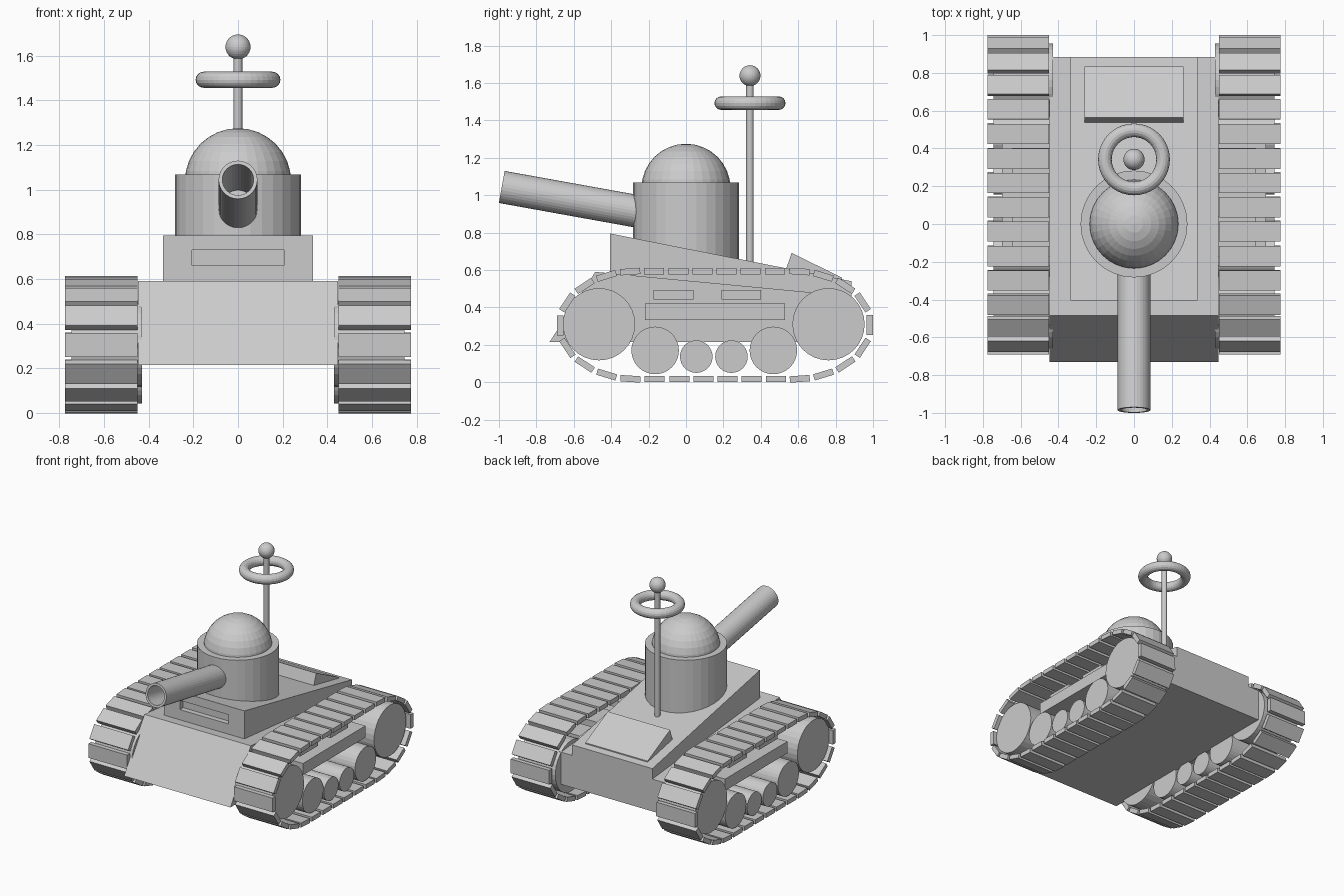
import bpy, bmesh, math
from mathutils import Vector, Matrix

if "Cube" in bpy.data.objects:
    bpy.data.objects.remove(bpy.data.objects["Cube"])

grey = bpy.data.materials.new("plain grey")
grey.diffuse_color = (0.6, 0.6, 0.6, 1)
grey.use_nodes = True
grey.node_tree.nodes["Principled BSDF"].inputs["Base Color"].default_value = grey.diffuse_color


def make(name, bm):
    bmesh.ops.recalc_face_normals(bm, faces=bm.faces)
    me = bpy.data.meshes.new(name)
    bm.to_mesh(me)
    bm.free()
    me.materials.append(grey)
    ob = bpy.data.objects.new(name, me)
    bpy.context.collection.objects.link(ob)
    return ob


def prism(name, pts, x0, x1):
    """Side profile (y, z) extruded along x."""
    bm = bmesh.new()
    f = bm.faces.new([bm.verts.new((x0, y, z)) for y, z in pts])
    r = bmesh.ops.extrude_face_region(bm, geom=[f])
    bmesh.ops.translate(bm, vec=(x1 - x0, 0, 0),
                        verts=[v for v in r["geom"] if isinstance(v, bmesh.types.BMVert)])
    return make(name, bm)


def box(name, x0, x1, y0, y1, z0, z1):
    return prism(name, [(y0, z0), (y1, z0), (y1, z1), (y0, z1)], x0, x1)


def cylinder(name, p, q, r, n=32):
    p, q = Vector(p), Vector(q)
    rot = (q - p).to_track_quat('Z', 'Y').to_matrix().to_4x4()
    bm = bmesh.new()
    bmesh.ops.create_cone(bm, cap_ends=True, segments=n, radius1=r, radius2=r,
                          depth=(q - p).length, matrix=Matrix.Translation((p + q) / 2) @ rot)
    return make(name, bm)


def lathe(name, profile, n, matrix, closed=False):
    """Profile (radius, height) turned about z, then placed by matrix."""
    bm = bmesh.new()
    rings = [[bm.verts.new((r * math.cos(2 * math.pi * i / n), r * math.sin(2 * math.pi * i / n), z))
              for i in range(n)] for r, z in profile]
    pairs = list(zip(rings, rings[1:])) + ([(rings[-1], rings[0])] if closed else [])
    for a, b in pairs:
        for i in range(n):
            j = (i + 1) % n
            bm.faces.new((a[i], a[j], b[j], b[i]))
    bmesh.ops.transform(bm, matrix=matrix, verts=bm.verts)
    bmesh.ops.remove_doubles(bm, verts=bm.verts, dist=1e-5)
    return make(name, bm)


def sphere(name, c, r):
    bm = bmesh.new()
    bmesh.ops.create_uvsphere(bm, u_segments=32, v_segments=16, radius=r,
                              matrix=Matrix.Translation(c))
    return make(name, bm)


# hull: lower body and sloping upper deck
prism("lower_hull", [(-0.73, 0.215), (0.885, 0.215), (0.885, 0.46), (-0.485, 0.59)], -0.447, 0.447)
deck = prism("upper_hull", [(-0.405, 0.56), (0.885, 0.43), (0.885, 0.54), (-0.405, 0.795)], -0.337, 0.337)

# recessed vision slot in the deck front
cutter = box("slot_cutter", -0.205, 0.205, -0.5, -0.365, 0.66, 0.73)
mod = deck.modifiers.new("slot", 'BOOLEAN')
mod.operation = 'DIFFERENCE'
mod.object = cutter
mod.solver = 'EXACT'
cutter.hide_render = True
cutter.hide_set(True)

# rear hatch wedge
prism("rear_hatch", [(0.53, 0.59), (0.835, 0.54), (0.835, 0.558), (0.565, 0.692)], -0.262, 0.262)

# turret drum and dome
cylinder("turret", (0, 0, 0.57), (0, 0, 1.067), 0.283)
sphere("turret_dome", (0, 0, 1.037), 0.238)

# hollow gun barrel, tilted up
tilt = math.radians(10.2)
axis = Vector((0, -math.cos(tilt), math.sin(tilt)))
muzzle = Vector((0, -0.985, 1.044))
place = Matrix.Translation(muzzle) @ axis.to_track_quat('Z', 'Y').to_matrix().to_4x4()
lathe("gun_barrel", [(0.0, -0.8), (0.087, -0.8), (0.087, 0), (0.07, 0), (0.07, -0.65), (0.0, -0.65)],
      32, place)

# antenna: mast, floating ring and ball
AY = 0.342
cylinder("antenna_mast", (0, AY, 0.58), (0, AY, 1.62), 0.02, 16)
lathe("antenna_ring", [(0.154 + 0.036 * math.cos(2 * math.pi * k / 16), 0.036 * math.sin(2 * math.pi * k / 16))
                       for k in range(16)], 40, Matrix.Translation((0, AY, 1.492)), closed=True)
sphere("antenna_ball", (0, AY, 1.639), 0.056)

# track path: flat runs joined by half ellipses
CY, CZ, FLAT, A, B = 0.155, 0.305, 0.413, 0.415, 0.288
path = []
for k in range(2001):
    t = 2 * math.pi * k / 2000
    if k in (500, 1500):
        s = 1 if k == 500 else -1
        for m in range(201):
            path.append(Vector((0, CY + s * FLAT * (1 - m / 100), CZ + s * B)))
        continue
    path.append(Vector((0, CY + A * math.cos(t) + math.copysign(FLAT, math.cos(t)), CZ + B * math.sin(t))))
dist = [0.0]
for a, b in zip(path, path[1:]):
    dist.append(dist[-1] + (b - a).length)


def point_at(s):
    s %= dist[-1]
    i = next(k for k in range(1, len(dist)) if dist[k] >= s)
    return path[i]


PADS = 30
pitch = dist[-1] / PADS
for side, sx in (("right", 1), ("left", -1)):
    # track pads
    bm = bmesh.new()
    for i in range(PADS):
        s = i * pitch
        c = point_at(s)
        d = point_at(s + 0.05) - point_at(s - 0.05)
        m = (Matrix.Translation((sx * 0.6125, c.y, c.z))
             @ Matrix.Rotation(math.atan2(d.z, d.y), 4, 'X')
             @ Matrix.Diagonal((0.325, 0.107, 0.034, 1)))
        bmesh.ops.create_cube(bm, size=1, matrix=m)
    make(side + "_track", bm)
    # wheels: (y, z, radius)
    for n, (y, z, r) in enumerate([(-0.465, 0.31, 0.193), (0.762, 0.31, 0.193), (-0.165, 0.17, 0.127),
                                   (0.467, 0.17, 0.127), (0.055, 0.137, 0.087), (0.243, 0.137, 0.087)]):
        cylinder(f"{side}_wheel_{n}", (sx * 0.43, y, z), (sx * 0.745, y, z), r)
    # side beam and its two small blocks
    box(side + "_side_beam", sx * 0.43, sx * 0.70, -0.22, 0.53, 0.333, 0.422)
    box(side + "_front_block", sx * 0.43, sx * 0.645, -0.175, 0.04, 0.443, 0.492)
    box(side + "_rear_block", sx * 0.43, sx * 0.645, 0.19, 0.402, 0.443, 0.492)
